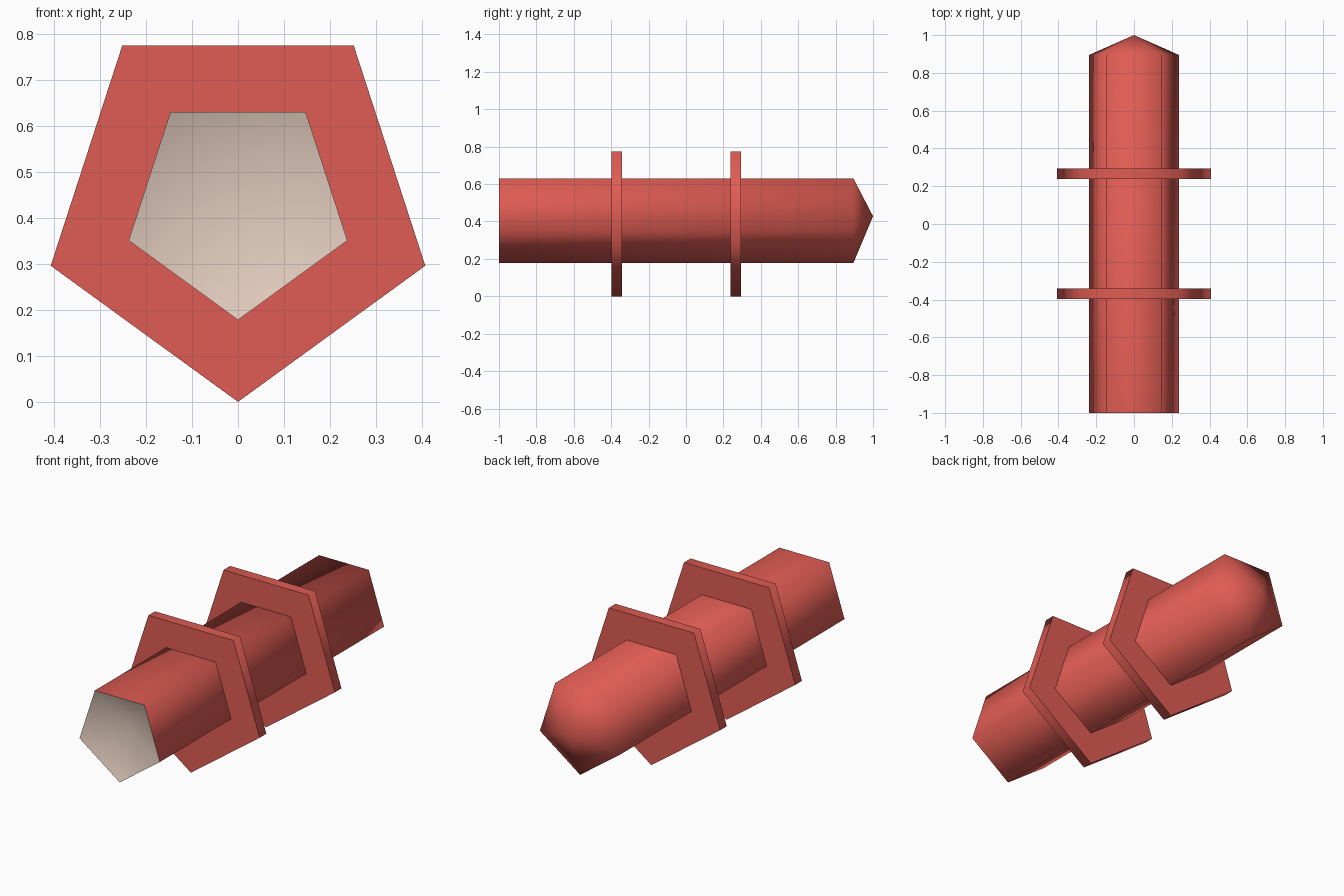
import bpy
import bmesh
import math

if "Cube" in bpy.data.objects:
    bpy.data.objects.remove(bpy.data.objects["Cube"], do_unlink=True)

SIDES = 5
AXIS_Z = 0.428        # height of the long axis
BODY_R = 0.25
FLANGE_R = 0.428


def make_material(name, rgb):
    mat = bpy.data.materials.new(name)
    mat.use_nodes = True
    color = (*rgb, 1.0)
    mat.diffuse_color = color
    mat.node_tree.nodes["Principled BSDF"].inputs["Base Color"].default_value = color
    return mat


red = make_material("soft red", (0.74, 0.107, 0.087))
beige = make_material("pale beige", (0.745, 0.59, 0.503))


def add_ring(bm, radius, y):
    """Pentagon ring around the y axis with one corner pointing down."""
    ring = []
    for i in range(SIDES):
        a = math.tau * i / SIDES
        ring.append(bm.verts.new((radius * math.sin(a), y, AXIS_Z - radius * math.cos(a))))
    return ring


def pairs(ring):
    return zip(ring, ring[1:] + ring[:1])


def bridge(bm, front, back):
    for (a, b), (c, d) in zip(pairs(front), pairs(back)):
        bm.faces.new((a, c, d, b))


def finish(bm, name, mat, sharp_angle):
    mesh = bpy.data.meshes.new(name)
    bm.to_mesh(mesh)
    bm.free()
    mesh.materials.append(mat)
    obj = bpy.data.objects.new(name, mesh)
    bpy.context.collection.objects.link(obj)
    bpy.ops.object.select_all(action="DESELECT")
    obj.select_set(True)
    bpy.context.view_layer.objects.active = obj
    bpy.ops.object.shade_smooth_by_angle(angle=math.radians(sharp_angle))
    return obj


# Body: five-sided tube closed by a blunt point at the back
bm = bmesh.new()
front = add_ring(bm, BODY_R, -1.0)
shoulder = add_ring(bm, BODY_R, 0.895)
bridge(bm, front, shoulder)
tip = bm.verts.new((0, 1.0, AXIS_Z))
for a, b in pairs(shoulder):
    bm.faces.new((a, tip, b))
finish(bm, "body", red, 85)

# Front end: shallow hollow cap
bm = bmesh.new()
rim = add_ring(bm, BODY_R, -1.0)
centre = bm.verts.new((0, -0.9, AXIS_Z))
for a, b in pairs(rim):
    bm.faces.new((a, b, centre))
finish(bm, "front_cap", beige, 85)

# Two plate flanges around the body
for name, y in (("front_flange", -0.37), ("back_flange", 0.265)):
    bm = bmesh.new()
    near = add_ring(bm, FLANGE_R, y - 0.028)
    far = add_ring(bm, FLANGE_R, y + 0.028)
    bridge(bm, near, far)
    bm.faces.new(near)
    bm.faces.new(far[::-1])
    finish(bm, name, red, 80)
